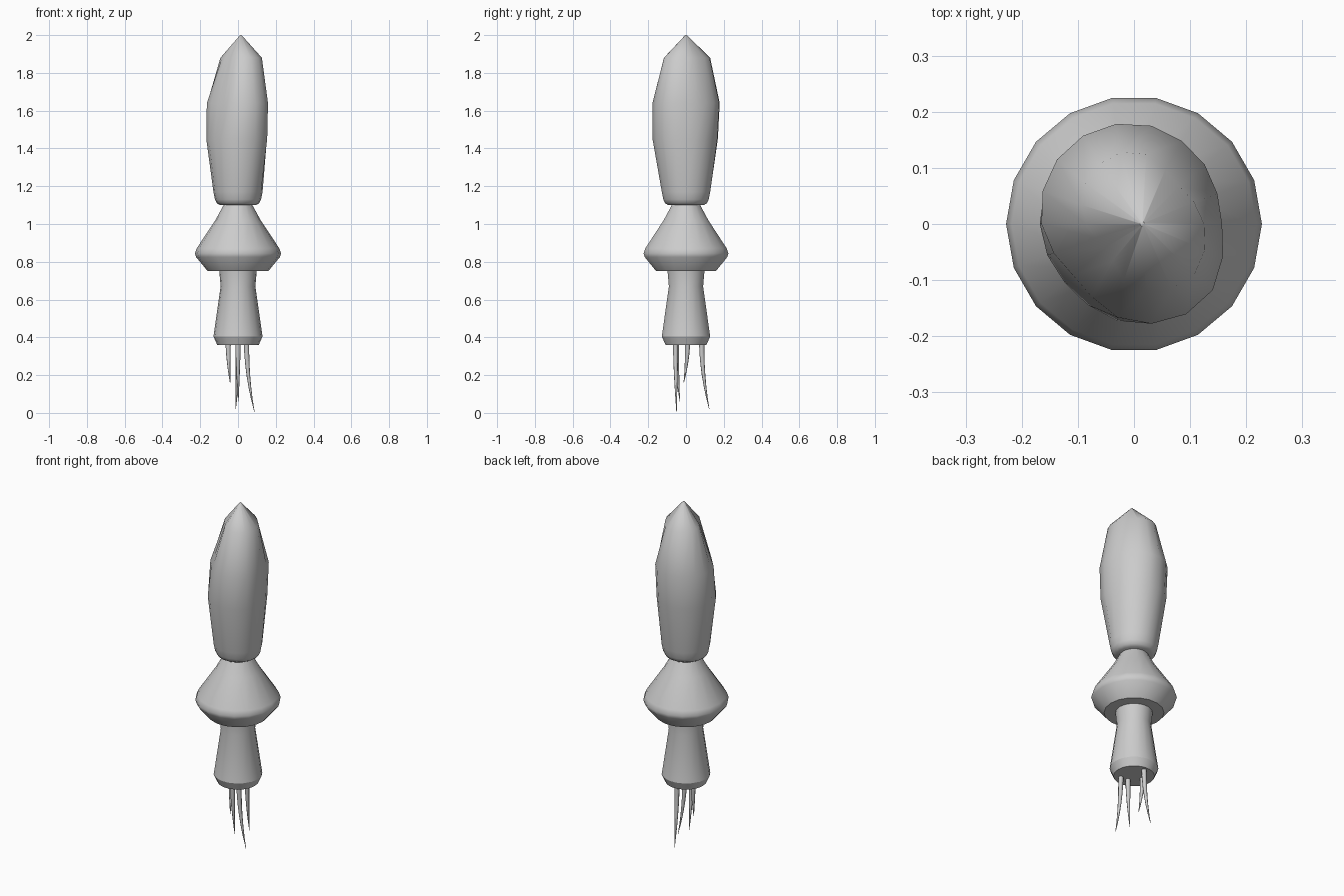
import bpy, bmesh, math
from mathutils import Vector

if "Cube" in bpy.data.objects:
    bpy.data.objects.remove(bpy.data.objects["Cube"])

SIDES = 18


def finish(name, rings, angle):
    """Skin a stack of equal-length vertex rings and cap both ends."""
    bm = bmesh.new()
    loops = [[bm.verts.new(p) for p in ring] for ring in rings]
    n = len(loops[0])
    for a, b in zip(loops, loops[1:]):
        for i in range(n):
            j = (i + 1) % n
            bm.faces.new((a[i], a[j], b[j], b[i]))
    bm.faces.new(loops[0])
    bm.faces.new(loops[-1])
    bmesh.ops.recalc_face_normals(bm, faces=bm.faces)
    mesh = bpy.data.meshes.new(name)
    bm.to_mesh(mesh)
    bm.free()
    ob = bpy.data.objects.new(name, mesh)
    bpy.context.collection.objects.link(ob)
    bpy.ops.object.select_all(action='DESELECT')
    ob.select_set(True)
    bpy.context.view_layer.objects.active = ob
    bpy.ops.object.shade_smooth_by_angle(angle=math.radians(angle))
    return ob


def ring(z, radii, cx=0.0):
    """Ring whose radius is interpolated between evenly spaced directions."""
    out, n = [], len(radii)
    for i in range(SIDES):
        a = math.tau * i / SIDES
        k = i * n / SIDES
        j, t = int(k), k - int(k)
        p0, p1, p2, p3 = (radii[(j + d) % n] for d in (-1, 0, 1, 2))
        r = p1 + 0.5 * t * (p2 - p0 + t * (2*p0 - 5*p1 + 4*p2 - p3
                                          + t * (3*(p1 - p2) + p3 - p0)))
        out.append((cx + r * math.cos(a), r * math.sin(a), z))
    return out


# Upper body, with a dent on the front left (radii: E NE N NW W SW S SE)
finish("upper_body", [
    ring(1.10, [0.095]),
    ring(1.11, [0.112]),
    ring(1.13, [0.122]),
    ring(1.17, [0.13]),
    ring(1.45, [0.153, 0.158, 0.170, 0.172, 0.168, 0.162, 0.178, 0.180]),
    ring(1.64, [0.157, 0.166, 0.180, 0.180, 0.165, 0.142, 0.176, 0.185]),
    ring(1.88, [0.125, 0.105, 0.130, 0.116, 0.085, 0.066, 0.110, 0.140]),
    ring(2.00, [0.004], 0.015),
], 50)

# Flared skirt
finish("skirt", [ring(z, [r]) for r, z in (
    (0.16, 0.75), (0.222, 0.825), (0.228, 0.845), (0.218, 0.872),
    (0.12, 1.02), (0.068, 1.115))], 50)

# Lower bell
finish("lower_bell", [ring(z, [r]) for r, z in (
    (0.11, 0.36), (0.13, 0.405), (0.127, 0.425), (0.092, 0.67), (0.10, 0.76))], 30)

# Curved tapering tendrils: root x, y and tip x, y, z
tendrils = [
    (0.045, -0.055, 0.087, -0.05, 0.005),
    (0.00, 0.083, -0.012, 0.123, 0.02),
    (0.00, -0.05, 0.002, -0.032, 0.06),
    (-0.052, 0.008, -0.042, -0.012, 0.16),
]
for k, (x0, y0, x1, y1, z1) in enumerate(tendrils):
    rings = []
    for s in range(7):
        t = s / 6
        bend = t ** 2.0
        c = Vector((x0 + (x1 - x0) * bend, y0 + (y1 - y0) * bend,
                    0.38 + (z1 - 0.38) * t))
        r = 0.013 * (1 - t ** 1.5) + 0.001
        rings.append([c + Vector((r * math.cos(math.tau * i / 8),
                                  r * math.sin(math.tau * i / 8), 0)) for i in range(8)])
    finish(f"tendril_{k + 1}", rings, 60)
